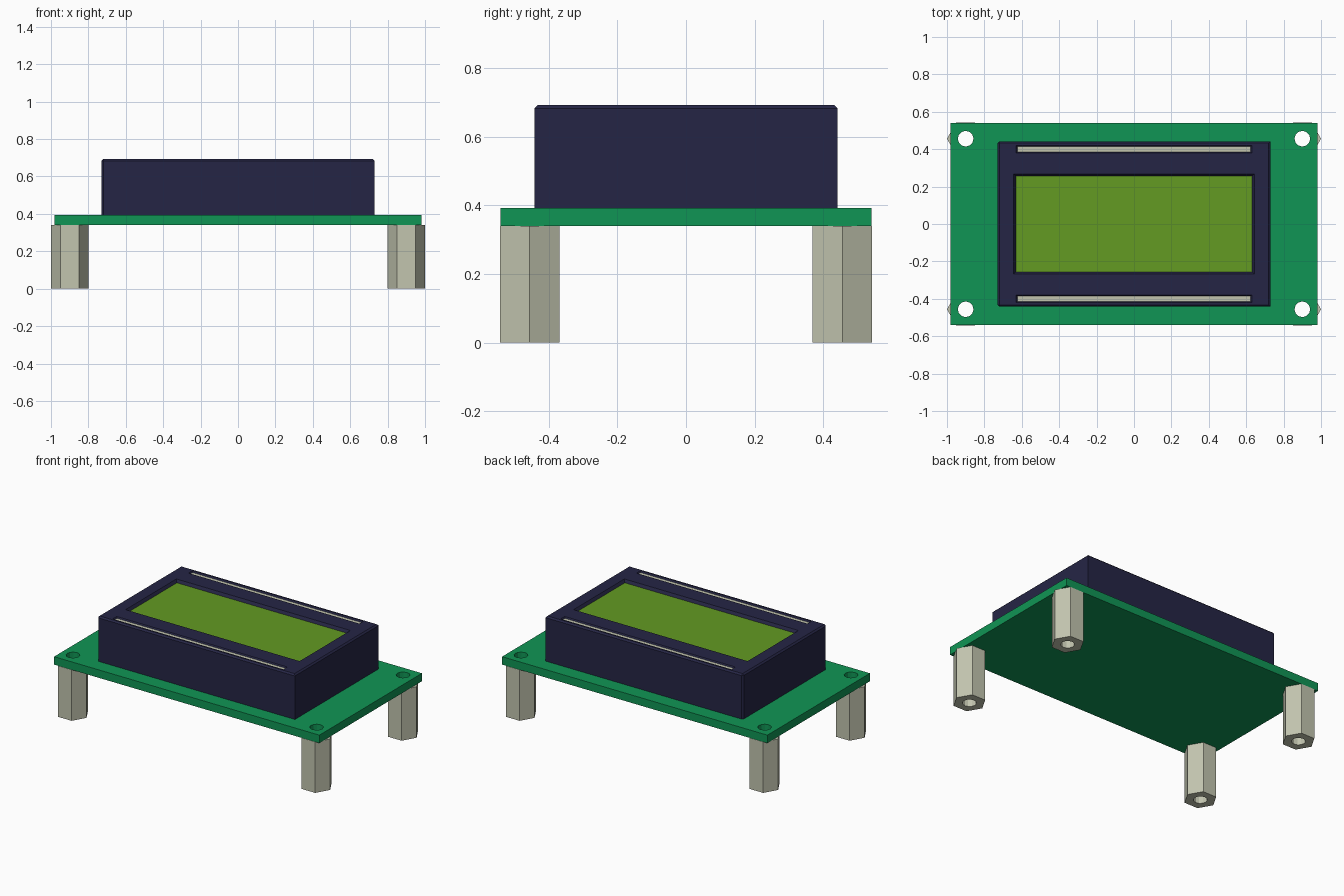
import bpy, bmesh
from mathutils import Matrix, Vector

if "Cube" in bpy.data.objects:
    bpy.data.objects.remove(bpy.data.objects["Cube"], do_unlink=True)


def material(name, rgb):
    m = bpy.data.materials.new(name)
    m.use_nodes = True
    m.diffuse_color = (*rgb, 1)
    bsdf = m.node_tree.nodes["Principled BSDF"]
    bsdf.inputs["Base Color"].default_value = (*rgb, 1)
    bsdf.inputs["Roughness"].default_value = 0.6
    return m


BOARD = material("board green", (0.005, 0.30, 0.09))
BEZEL = material("bezel navy", (0.0185, 0.0185, 0.06))
SCREEN = material("screen lime", (0.125, 0.325, 0.016))
METAL = material("pale metal", (0.54, 0.555, 0.43))

BOARD_Z, BOARD_TOP, TOP = 0.34, 0.393, 0.693
POST_X, POST_Y = 0.90, 0.456


def finish(name, bm, mat):
    bmesh.ops.recalc_face_normals(bm, faces=bm.faces)
    mesh = bpy.data.meshes.new(name)
    bm.to_mesh(mesh)
    bm.free()
    mesh.materials.append(mat)
    ob = bpy.data.objects.new(name, mesh)
    bpy.context.collection.objects.link(ob)
    return ob


def box_bm(cx, cy, hx, hy, z0, z1, flare=0.0):
    """Box with half sizes hx, hy; flare widens its top edge."""
    bm = bmesh.new()
    bmesh.ops.create_cube(bm, size=2)
    for v in bm.verts:
        up = v.co.z > 0
        f = flare if up else 0
        v.co = Vector((cx + v.co.x * (hx + f), cy + v.co.y * (hy + f), z1 if up else z0))
    return bm


def prism(name, sides, radius, x, y, z0, z1, mat):
    bm = bmesh.new()
    bmesh.ops.create_cone(bm, cap_ends=True, segments=sides, radius1=radius,
                          radius2=radius, depth=z1 - z0)
    # put a corner on the x axis
    far = max(bm.verts, key=lambda v: v.co.x)
    if abs(far.co.y) > 1e-4:
        bmesh.ops.rotate(bm, verts=bm.verts, matrix=Matrix.Rotation(3.14159265 / sides, 3, 'Z'))
    bmesh.ops.translate(bm, verts=bm.verts, vec=(x, y, (z0 + z1) / 2))
    return finish(name, bm, mat)


def cut(ob, cutter):
    """Subtract the cutter from the object, then drop the cutter."""
    cutter.hide_render = True
    mod = ob.modifiers.new("cut", 'BOOLEAN')
    mod.operation, mod.solver, mod.object = 'DIFFERENCE', 'EXACT', cutter
    bpy.context.view_layer.objects.active = ob
    bpy.ops.object.modifier_apply(modifier=mod.name)
    bpy.data.objects.remove(cutter, do_unlink=True)


# Circuit board, and a hollow hexagonal standoff under each corner hole
board = finish("circuit_board", box_bm(0, 0, 0.98, 0.541, BOARD_Z, BOARD_TOP), BOARD)
for sx, side in ((-1, "right"), (1, "left")):
    for sy, end in ((-1, "front"), (1, "back")):
        x, y = sx * POST_X, sy * POST_Y
        post = prism(f"standoff_{end}_{side}", 6, 0.1, x, y, 0, BOARD_Z, METAL)
        cut(post, prism("hole_cutter", 12, 0.042, x, y, -0.1, BOARD_Z + 0.1, METAL))
        cut(board, prism("hole_cutter", 12, 0.042, x, y, BOARD_Z - 0.1, BOARD_TOP + 0.1, BOARD))

# Display housing: top rim and the right-hand upright edges are chamfered
bm = box_bm(0, 0, 0.73, 0.442, BOARD_TOP, TOP)
edges = [e for e in bm.edges
         if all(v.co.z > TOP - 0.01 for v in e.verts)
         or (abs(e.verts[0].co.z - e.verts[1].co.z) > 0.1 and e.verts[0].co.x < 0)]
bmesh.ops.bevel(bm, geom=edges, offset=0.01, segments=1, affect='EDGES')
housing = finish("display_housing", bm, BEZEL)

# Recesses with sloping walls: (name, y, half x, half y, depth, flare, floor material)
recesses = [
    ("screen", 0, 0.631, 0.256, 0.02, 0.012, SCREEN),
    ("slot_front", -0.40, 0.624, 0.014, 0.01, 0.007, METAL),
    ("slot_back", 0.40, 0.624, 0.014, 0.01, 0.007, METAL),
]
for name, y, hx, hy, depth, flare, mat in recesses:
    floor = TOP - depth
    # cutter runs on past the top by its own depth, so the flare doubles
    cut(housing, finish("recess_cutter", box_bm(0, y, hx, hy, floor, TOP + depth, flare * 2), BEZEL))
    finish(name + "_plate", box_bm(0, y, hx, hy, floor - 0.002, floor + 0.002), mat)
